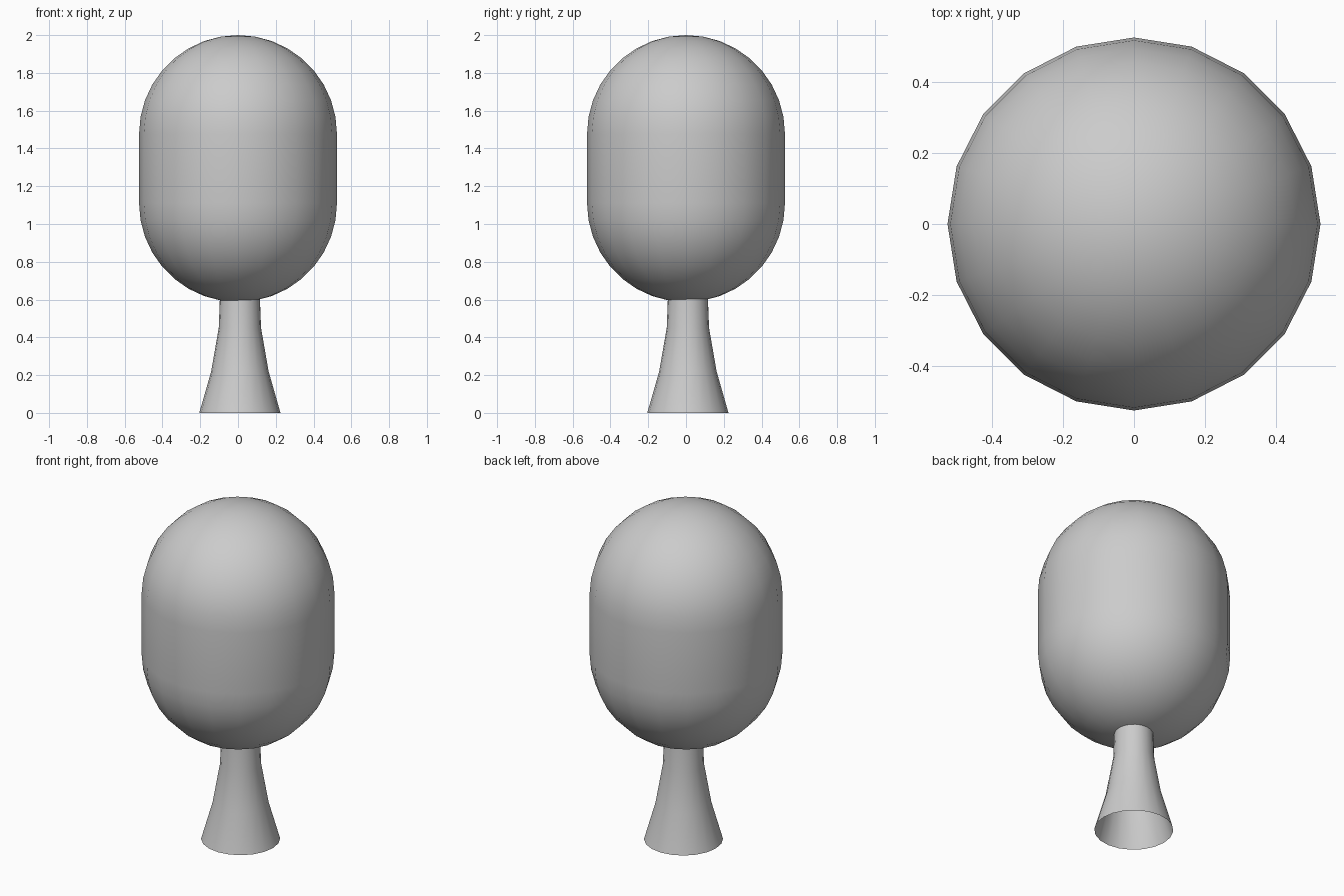
import bpy, bmesh
from math import sin, cos, pi, radians

if "Cube" in bpy.data.objects:
    bpy.data.objects.remove(bpy.data.objects["Cube"])


def lathe(name, profile, sides, centre=(0, 0)):
    """Revolve (radius, z) points round a vertical axis; zero radius makes a pole."""
    bm = bmesh.new()
    rings = []
    for r, z in profile:
        n = 1 if r < 1e-5 else sides
        rings.append([bm.verts.new((centre[0] + r * cos(2 * pi * i / sides),
                                    centre[1] + r * sin(2 * pi * i / sides), z))
                      for i in range(n)])
    for low, high in zip(rings, rings[1:]):
        for i in range(sides):
            j = (i + 1) % sides
            if len(low) == 1:
                bm.faces.new((low[0], high[j], high[i]))
            elif len(high) == 1:
                bm.faces.new((low[i], low[j], high[0]))
            else:
                bm.faces.new((low[i], low[j], high[j], high[i]))
    for f in bm.faces:
        f.smooth = True
    mesh = bpy.data.meshes.new(name)
    bm.to_mesh(mesh)
    bm.free()
    ob = bpy.data.objects.new(name, mesh)
    bpy.context.collection.objects.link(ob)
    return ob


# Capsule-shaped crown: two hemispheres joined by a straight band
R, low_c, high_c = 0.524, 1.111, 1.476
lower = [(R * cos(radians(a)), low_c + R * sin(radians(a))) for a in range(-90, 1, 10)]
upper = [(R * cos(radians(a)), high_c + R * sin(radians(a))) for a in range(0, 91, 10)]
lathe("crown", lower + upper, 20)

# Flared trunk, open at the base, running up into the crown
lathe("trunk", [(0.215, 0), (0.152, 0.22), (0.112, 0.45), (0.104, 0.66)],
      20, centre=(0.01, 0.01))
